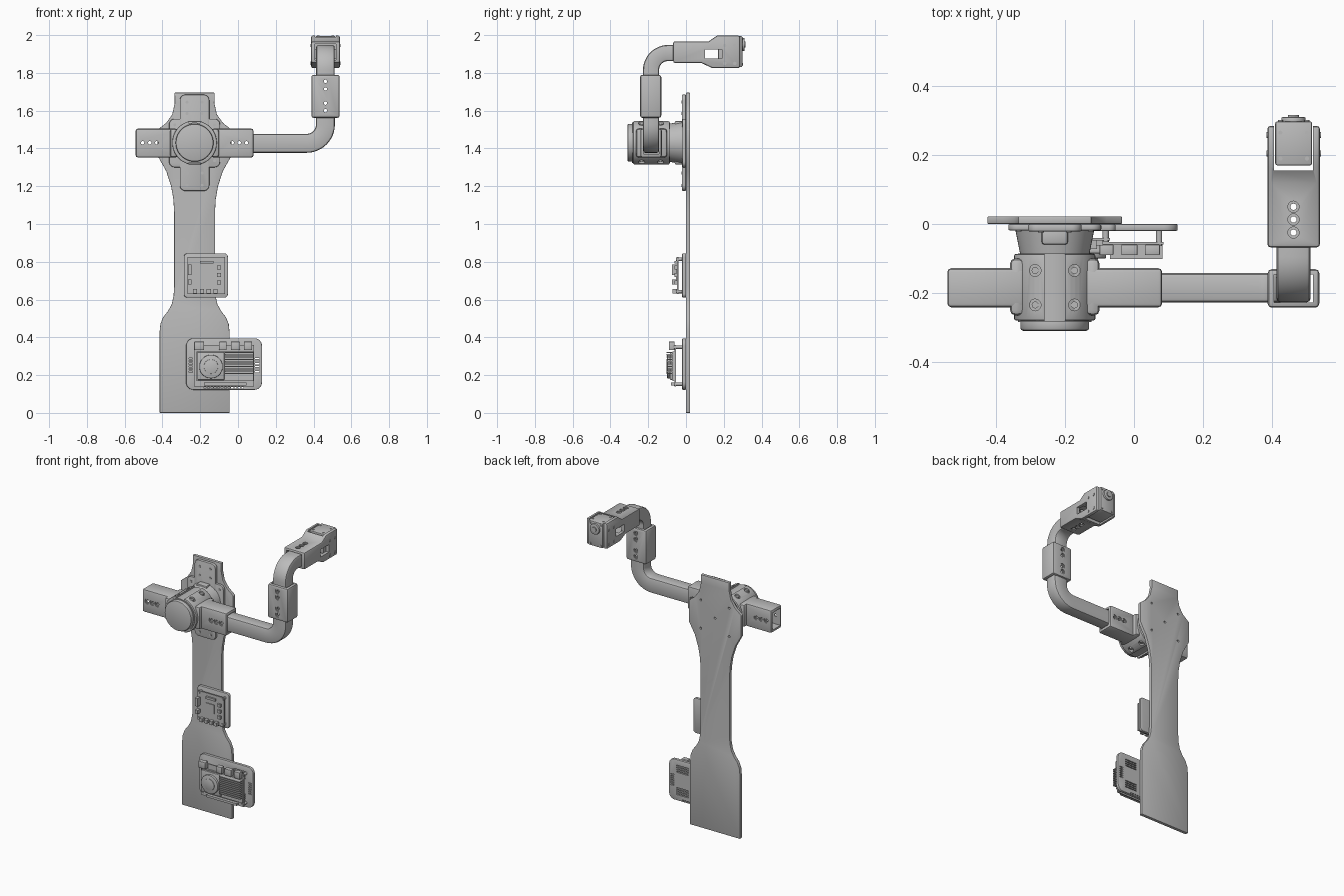
import bpy, bmesh, math
from mathutils import Vector, Matrix

if "Cube" in bpy.data.objects:
    bpy.data.objects.remove(bpy.data.objects["Cube"])

grey = bpy.data.materials.new("plain_grey")
grey.use_nodes = True
grey.diffuse_color = (0.5, 0.5, 0.5, 1)
grey.node_tree.nodes["Principled BSDF"].inputs["Base Color"].default_value = (0.5, 0.5, 0.5, 1)
parts = []
AXES = {"x": Vector((1, 0, 0)), "y": Vector((0, 1, 0)), "z": Vector((0, 0, 1))}


# --- helpers ---
def bake(obj):
    deps = bpy.context.evaluated_depsgraph_get()
    mesh = bpy.data.meshes.new_from_object(obj.evaluated_get(deps))
    obj.modifiers.clear()
    obj.data = mesh


def finish(bm, name, bevel=0, segments=2):
    bmesh.ops.recalc_face_normals(bm, faces=bm.faces)
    mesh = bpy.data.meshes.new(name)
    bm.to_mesh(mesh)
    bm.free()
    mesh.materials.append(grey)
    obj = bpy.data.objects.new(name, mesh)
    bpy.context.collection.objects.link(obj)
    if bevel:
        mod = obj.modifiers.new("bevel", "BEVEL")
        mod.width, mod.segments = bevel, segments
        mod.limit_method, mod.angle_limit = "ANGLE", math.radians(35)
        bake(obj)
    parts.append(obj)
    return obj


def add_box(bm, x0, x1, y0, y1, z0, z1):
    mid = Vector((x0 + x1, y0 + y1, z0 + z1)) / 2
    size = Matrix.Diagonal((x1 - x0, y1 - y0, z1 - z0, 1))
    bmesh.ops.create_cube(bm, size=1, matrix=Matrix.Translation(mid) @ size)


def add_cyl(bm, base, axis, length, r, r2=None, sides=32):
    d = AXES[axis]
    turn = d.to_track_quat("Z", "Y").to_matrix().to_4x4()
    place = Matrix.Translation(Vector(base) + d * length / 2) @ turn
    bmesh.ops.create_cone(bm, cap_ends=True, segments=sides, radius1=r,
                          radius2=r if r2 is None else r2, depth=length, matrix=place)


def box(name, *b, bevel=0):
    bm = bmesh.new()
    add_box(bm, *b)
    return finish(bm, name, bevel)


def cyl(name, base, axis, length, r, r2=None, bevel=0, sides=48):
    bm = bmesh.new()
    add_cyl(bm, base, axis, length, r, r2, sides)
    return finish(bm, name, bevel)


def prism(name, points, axis, lo, hi, bevel=0):
    bm = bmesh.new()
    spot = (lambda a, b: (a, lo, b)) if axis == "y" else (lambda a, b: (lo, a, b))
    face = bm.faces.new([bm.verts.new(spot(a, b)) for a, b in points])
    ext = bmesh.ops.extrude_face_region(bm, geom=[face])["geom"]
    bmesh.ops.translate(bm, vec=AXES[axis] * (hi - lo),
                        verts=[v for v in ext if isinstance(v, bmesh.types.BMVert)])
    return finish(bm, name, bevel)


def rounded(x0, x1, z0, z1, r, n=6):
    corners = ((x1 - r, z1 - r), (x0 + r, z1 - r), (x0 + r, z0 + r), (x1 - r, z0 + r))
    return [(cx + r * math.cos(t), cz + r * math.sin(t))
            for q, (cx, cz) in enumerate(corners)
            for t in [(q + k / n) * math.pi / 2 for k in range(n + 1)]]


def cut(obj, build):
    bm = bmesh.new()
    build(bm)
    tool = finish(bm, "cutter")
    parts.remove(tool)
    tool.hide_render = True
    mod = obj.modifiers.new("cut", "BOOLEAN")
    mod.operation, mod.solver, mod.object = "DIFFERENCE", "EXACT", tool
    bake(obj)
    bpy.data.objects.remove(tool)


def screw_holes(obj, spots, axis, near, far, r=0.009):
    """Through holes with a shallow counterbore at both ends."""
    k = "xyz".index(axis)

    def drill(radius, a, b):
        def build(bm):
            for s in spots:
                base = list(s)
                base.insert(k, a)
                add_cyl(bm, base, axis, b - a, radius, sides=20)
        cut(obj, build)
    drill(r, near - 0.02, far + 0.02)
    drill(r * 1.8, near - 0.02, near + 0.006)
    drill(r * 1.8, far - 0.006, far + 0.02)


def elbow(name, start, corner, end, r, width, depth, chamfer=0.012):
    start, corner, end = Vector(start), Vector(corner), Vector(end)
    a, b = (corner - start).normalized(), (end - corner).normalized()
    n = a.cross(b)
    centre = corner - a * r + b * r
    path = [(start, a)]
    for k in range(13):
        t = k / 12 * math.pi / 2
        path.append((centre + (a * math.sin(t) - b * math.cos(t)) * r,
                     a * math.cos(t) + b * math.sin(t)))
    path.append((end, b))
    w, d = width / 2, depth / 2
    section = rounded(-w, w, -d, d, chamfer, 2)
    bm = bmesh.new()
    rings = [[bm.verts.new(p + t.cross(n) * u + n * v) for u, v in section] for p, t in path]
    for lo, hi in zip(rings, rings[1:]):
        for i in range(len(lo)):
            j = (i + 1) % len(lo)
            bm.faces.new((lo[i], lo[j], hi[j], hi[i]))
    bm.faces.new(rings[0])
    bm.faces.new(rings[-1])
    return finish(bm, name)


# --- back board ---
CX, CZ = -0.23, 1.43
half = [(0.185, 0), (0.185, 0.43), (0.181, 0.47), (0.167, 0.505), (0.14, 0.54), (0.121, 0.575),
        (0.111, 0.62), (0.108, 0.67), (0.108, 1.06), (0.112, 1.13), (0.124, 1.2), (0.15, 1.28),
        (0.195, 1.36), (0.195, 1.5), (0.15, 1.535), (0.118, 1.58), (0.105, 1.64), (0.106, 1.695)]
board = prism("back_board", [(CX + h, z) for h, z in half] + [(CX - h, z) for h, z in half[::-1]],
              "y", 0, 0.022, bevel=0.003)
corner_spots = [(CX + sx * 0.105, CZ + sz * 0.095) for sx in (-1, 1) for sz in (-1, 1)]


def board_holes(bm):
    for x, z in corner_spots + [(CX, CZ)]:
        add_cyl(bm, (x, -0.05, z), "y", 0.1, 0.007, sides=16)


cut(board, board_holes)

# --- mounting flange ---
prism("flange_upright", rounded(CX - 0.078, CX + 0.078, 1.175, 1.685, 0.03), "y", -0.022, 0, 0.005)
prism("flange_cross", rounded(CX - 0.135, CX + 0.135, 1.3, 1.557, 0.03), "y", -0.019, 0, 0.005)
for x in (CX - 0.04, CX + 0.04):
    for z in (1.205, 1.27, 1.585, 1.645):
        cyl("flange_screw", (x, -0.025, z), "y", 0.01, 0.008, sides=16)
for x, z in corner_spots:
    cyl("flange_corner_screw", (x, -0.022, z), "y", 0.01, 0.008, sides=16)

# --- motor and clamp ---
cyl("motor_neck", (CX, -0.09, CZ), "y", 0.075, 0.1, 0.115)
box("neck_rib", CX - 0.038, CX + 0.038, -0.06, -0.01, CZ - 0.115, CZ + 0.115, bevel=0.008)
cyl("motor_body", (CX, -0.285, CZ), "y", 0.2, 0.107)
cyl("motor_cap", (CX, -0.31, CZ), "y", 0.04, 0.1, bevel=0.008)
clamp = cyl("motor_clamp", (CX, -0.28, CZ), "y", 0.193, 0.118, bevel=0.005)
cut(clamp, lambda bm: add_box(bm, CX - 0.03, CX + 0.03, -0.4, 0, CZ - 0.2, CZ + 0.2))


def clamp_bores(bm):
    for x in (CX - 0.057, CX + 0.057):
        for y in (-0.135, -0.235):
            for z in (CZ + 0.09, CZ - 0.19):
                add_cyl(bm, (x, y, z), "z", 0.1, 0.017, sides=20)


cut(clamp, clamp_bores)
for x in (CX - 0.057, CX + 0.057):
    for y in (-0.135, -0.235):
        for z in (CZ + 0.085, CZ - 0.1):
            cyl("clamp_screw", (x, y, z), "z", 0.015, 0.01, sides=16)

# --- side arm tubes ---
for side in (-1, 1):
    x0, x1 = sorted((CX + side * 0.09, CX + side * 0.312))
    tube = box("arm_tube", x0, x1, -0.242, -0.128, 1.352, 1.505, bevel=0.012)
    e0, e1 = sorted((CX + side * 0.125, CX + side * 0.4))
    cut(tube, lambda bm: add_box(bm, e0, e1, -0.226, -0.144, 1.371, 1.486))
    screw_holes(tube, [(CX + side * d, CZ) for d in (0.2, 0.237, 0.275)], "y", -0.242, -0.128)
    f0, f1 = sorted((CX + side * 0.09, CX + side * 0.13))
    box("arm_root", f0, f1, -0.265, -0.1, 1.352, 1.505, bevel=0.015)

# --- jointed arm ---
elbow("lower_elbow", (0.055, -0.185, 1.427), (0.463, -0.185, 1.427), (0.463, -0.185, 1.585),
      0.1, 0.1, 0.085)
sleeve = box("upright_sleeve", 0.388, 0.538, -0.243, -0.131, 1.562, 1.79, bevel=0.012)
cut(sleeve, lambda bm: add_box(bm, 0.406, 0.52, -0.228, -0.146, 1.5, 1.85))
screw_holes(sleeve, [(0.463, z) for z in (1.6, 1.64, 1.715, 1.755)], "y", -0.243, -0.131)
elbow("upper_elbow", (0.463, -0.185, 1.77), (0.463, -0.185, 1.905), (0.463, -0.045, 1.905),
      0.09, 0.085, 0.098)

# --- head bracket ---
profile = [(-0.068, 1.853), (0.08, 1.853), (0.14, 1.825), (0.285, 1.825),
           (0.285, 1.998), (0.165, 1.998), (0.12, 1.967), (-0.068, 1.967)]
bracket = prism("head_bracket", profile, "x", 0.387, 0.54, bevel=0.01)
cut(bracket, lambda bm: add_box(bm, 0.407, 0.52, -0.15, 0.135, 1.868, 1.952))
cut(bracket, lambda bm: add_box(bm, 0.407, 0.52, 0.155, 0.4, 1.75, 2.1))
cut(bracket, lambda bm: add_box(bm, 0.3, 0.6, 0.1, 0.19, 1.875, 1.925))
screw_holes(bracket, [(0.463, y) for y in (-0.025, 0.013, 0.05)], "z", 1.853, 1.967)
box("head_unit", 0.41, 0.517, 0.17, 0.298, 1.83, 1.995, bevel=0.006)
cyl("head_dial", (0.463, 0.29, 1.95), "y", 0.02, 0.035, bevel=0.003)
cyl("head_dial_hub", (0.463, 0.3, 1.95), "y", 0.016, 0.016)
for x in (0.425, 0.502):
    for z in (1.845, 1.98):
        cyl("head_rear_screw", (x, 0.294, z), "y", 0.008, 0.007, sides=12)
    for y in (0.19, 0.265):
        cyl("head_top_screw", (x, y, 1.992), "z", 0.006, 0.006, sides=12)
for x in (0.384, 0.535):
    for y in (0.205, 0.258):
        for z in (1.85, 1.945):
            cyl("head_side_screw", (x, y, z), "x", 0.008, 0.009, sides=16)


# --- electronics ---
def board_stack(name, x0, x1, z0, z1, y):
    box(name + "_circuit", x0, x1, y - 0.008, y, z0, z1)
    for x in (x0 + 0.012, x1 - 0.012):
        for z in (z0 + 0.012, z1 - 0.012):
            cyl(name + "_standoff", (x, y - 0.012, z), "y", -y + 0.002, 0.009, sides=16)


prism("small_tray", rounded(-0.287, -0.053, 0.61, 0.845, 0.02), "y", -0.02, 0, 0.004)
board_stack("small", -0.268, -0.07, 0.63, 0.825, -0.04)
box("small_chip", -0.2, -0.14, -0.053, -0.047, 0.7, 0.76)
for k in range(4):
    box("small_port", -0.238 + k * 0.036, -0.216 + k * 0.036, -0.072, -0.047, 0.632, 0.655)
for z, h in ((0.73, 0.055), (0.68, 0.025)):
    box("small_socket", -0.266, -0.246, -0.075, -0.047, z, z + h)
for k in range(3):
    box("small_part", -0.11, -0.09, -0.062, -0.047, 0.68 + k * 0.04, 0.7 + k * 0.04)
box("small_header", -0.2, -0.13, -0.06, -0.047, 0.79, 0.805)

tray = prism("large_tray", rounded(-0.275, 0.127, 0.122, 0.395, 0.04), "y", -0.02, 0, 0.004)


def vents(bm):
    for k in range(6):
        z = 0.215 + k * 0.014
        add_box(bm, 0.09, 0.115, -0.1, 0.1, z, z + 0.006)
        add_box(bm, -0.26, -0.24, -0.1, 0.1, z, z + 0.006)
    for k in range(12):
        x = -0.18 + k * 0.018
        add_box(bm, x, x + 0.011, -0.1, 0.1, 0.128, 0.136)
    for k in range(4):
        add_box(bm, -0.02, 0.07, -0.1, 0.1, 0.16 + k * 0.014, 0.166 + k * 0.014)
        add_box(bm, -0.02, 0.07, -0.1, 0.1, 0.31 + k * 0.014, 0.316 + k * 0.014)


cut(tray, vents)
board_stack("large", -0.233, 0.085, 0.14, 0.36, -0.052)
box("heatsink_base", -0.22, 0.083, -0.072, -0.06, 0.17, 0.325)
for k in range(10):
    z = 0.205 + k * 0.0125
    box("heatsink_fin", -0.07, 0.083, -0.102, -0.07, z, z + 0.006)
box("fan_housing", -0.215, -0.072, -0.085, -0.07, 0.175, 0.322, bevel=0.004)
cyl("fan_ring", (-0.143, -0.1, 0.245), "y", 0.02, 0.062, bevel=0.003)
cyl("fan_hub", (-0.143, -0.104, 0.245), "y", 0.01, 0.038, bevel=0.002)
for x0, x1 in ((-0.232, -0.18), (-0.1, -0.06), (-0.037, 0.01), (0.032, 0.075)):
    box("large_port", x0, x1, -0.09, -0.06, 0.333, 0.377, bevel=0.002)
box("pin_header", -0.18, 0.045, -0.08, -0.06, 0.145, 0.16)

# --- shading ---
bpy.ops.object.select_all(action="DESELECT")
for obj in parts:
    obj.select_set(True)
bpy.context.view_layer.objects.active = parts[0]
bpy.ops.object.shade_smooth_by_angle(angle=math.radians(35))
